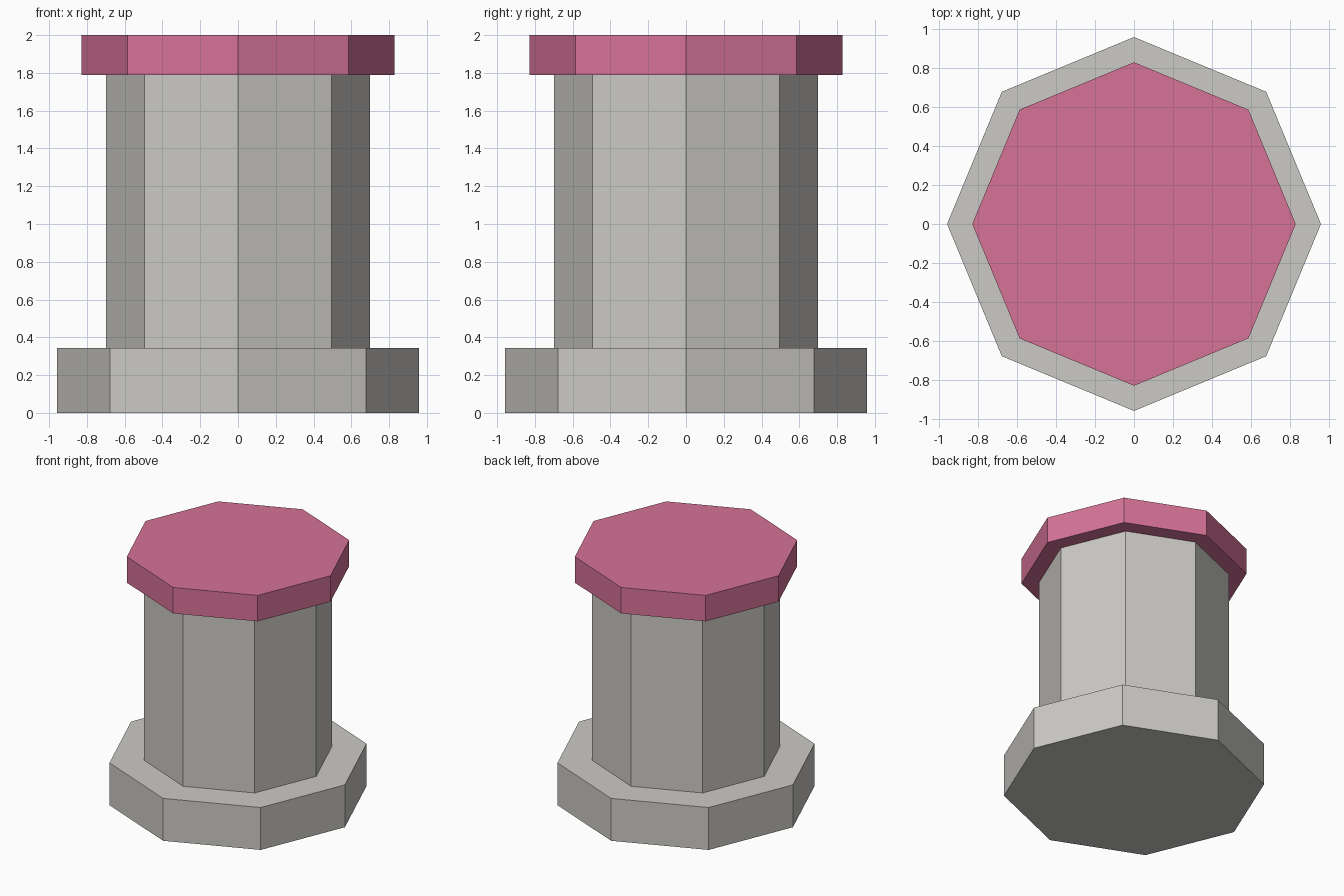
import bpy

if "Cube" in bpy.data.objects:
    bpy.data.objects.remove(bpy.data.objects["Cube"])


def make_material(name, color):
    mat = bpy.data.materials.new(name)
    mat.diffuse_color = (*color, 1.0)
    mat.use_nodes = True
    mat.node_tree.nodes["Principled BSDF"].inputs["Base Color"].default_value = mat.diffuse_color
    return mat


def octagon(name, radius, z0, z1, mat):
    """Flat-shaded eight-sided prism with corners on the x and y axes."""
    bpy.ops.mesh.primitive_cylinder_add(
        vertices=8, radius=radius, depth=z1 - z0, location=(0, 0, (z0 + z1) / 2))
    obj = bpy.context.object
    obj.name = name
    obj.data.materials.append(mat)
    return obj


stone = make_material("warm grey", (0.60, 0.59, 0.56))
pink = make_material("rose pink", (0.67, 0.17, 0.31))

# Wide foot, column and coloured cap, stacked
octagon("base", 0.957, 0.0, 0.343, stone)
octagon("column", 0.70, 0.343, 1.79, stone)
octagon("cap", 0.828, 1.79, 2.0, pink)
